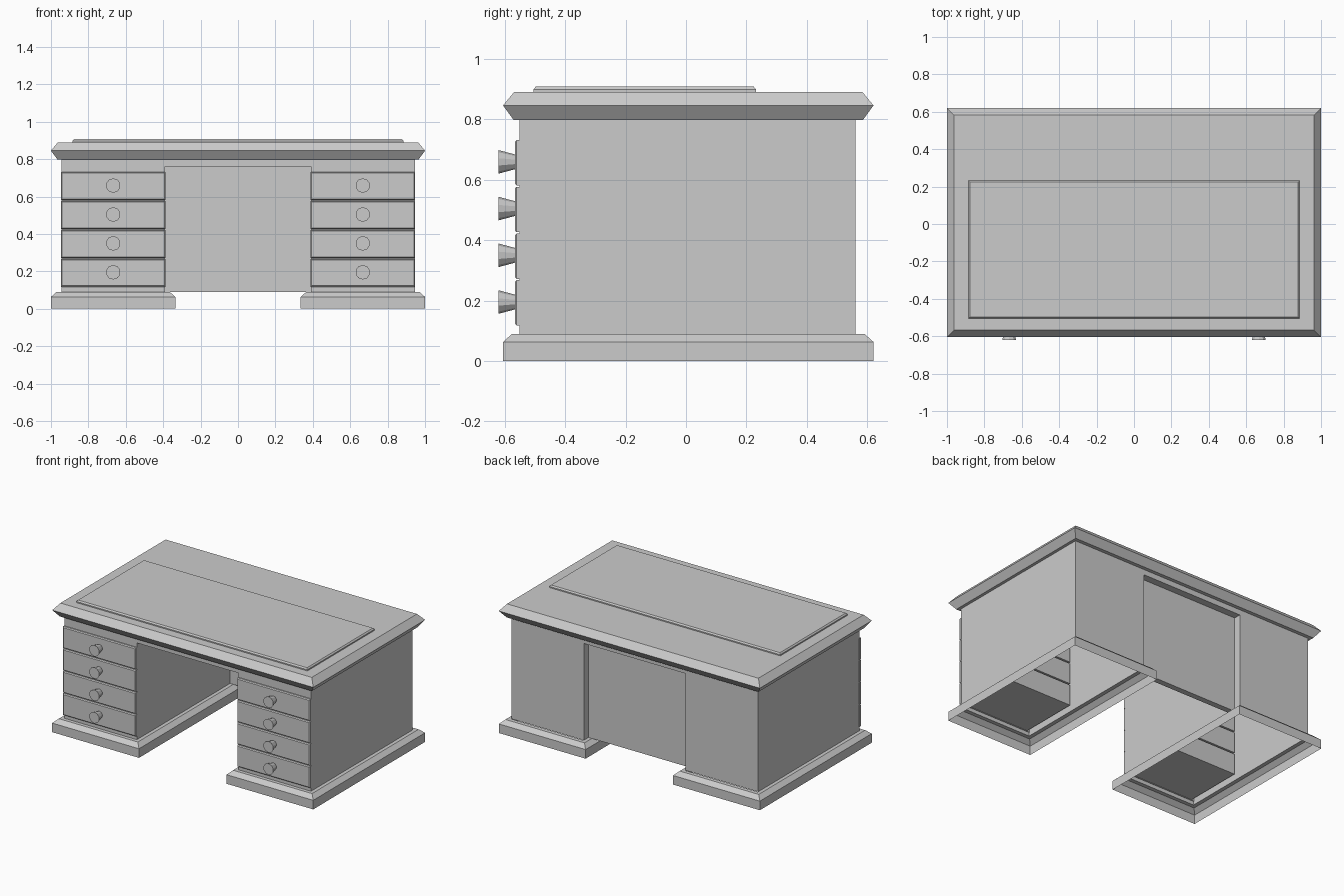
import bpy, bmesh, math
from mathutils import Matrix

if "Cube" in bpy.data.objects:
    bpy.data.objects.remove(bpy.data.objects["Cube"])


def finish(name, bm, mirror=False):
    bmesh.ops.recalc_face_normals(bm, faces=bm.faces)
    mesh = bpy.data.meshes.new(name)
    bm.to_mesh(mesh)
    bm.free()
    obj = bpy.data.objects.new(name, mesh)
    bpy.context.collection.objects.link(obj)
    if mirror:
        mod = obj.modifiers.new("mirror", 'MIRROR')
        mod.use_mirror_merge = False
    return obj


def rect_stack(name, x0, x1, y0, y1, rings, bottom=True, top=True, mirror=False):
    """Skin rectangles given as (inset, z), with optional end caps."""
    bm = bmesh.new()
    loops = []
    for i, z in rings:
        pts = [(x0 + i, y0 + i), (x1 - i, y0 + i), (x1 - i, y1 - i), (x0 + i, y1 - i)]
        loops.append([bm.verts.new((x, y, z)) for x, y in pts])
    for a, b in zip(loops, loops[1:]):
        for k in range(4):
            n = (k + 1) % 4
            bm.faces.new((a[k], a[n], b[n], b[k]))
    if bottom:
        bm.faces.new(loops[0][::-1])
    if top:
        bm.faces.new(loops[-1])
    return finish(name, bm, mirror)


def box(name, x0, x1, y0, y1, z0, z1, mirror=False, top=True):
    return rect_stack(name, x0, x1, y0, y1, [(0, z0), (0, z1)], top=top, mirror=mirror)


def front_panel(name, x0, x1, z0, z1, y_back, y_front, edge):
    """Thin drawer front with a small chamfer around its face."""
    obj = rect_stack(name, x0, x1, z0, z1,
                     [(0, 0), (0, y_back - y_front - edge), (edge, y_back - y_front)], mirror=True)
    # stand the panel up so its stacking direction points to -y
    obj.data.transform(Matrix.Translation((0, y_back, 0)) @ Matrix.Rotation(math.pi / 2, 4, 'X'))
    return obj


# Desk top with a pointed edge, and raised writing surface
rect_stack("desk_top", -1, 1, -0.605, 0.62, [(0.035, 0.797), (0, 0.845), (0.037, 0.89)])
rect_stack("writing_surface", -0.885, 0.885, -0.505, 0.232,
           [(0, 0.89), (0, 0.898), (0.008, 0.907)], bottom=False)

# Hollow pedestals on open plinth mouldings
rect_stack("pedestal", 0.39, 0.945, -0.55, 0.56, [(0, 0.09), (0, 0.8)],
           bottom=False, mirror=True)
rect_stack("plinth", 0.335, 1, -0.605, 0.62,
           [(0, 0), (0, 0.063), (0.03, 0.09), (0.057, 0.09)],
           bottom=False, top=False, mirror=True)

# Kneehole ceiling and recessed back panel
box("kneehole_ceiling", -0.39, 0.39, -0.55, 0.56, 0.76, 0.8)
box("modesty_panel", -0.39, 0.39, 0.47, 0.51, 0.09, 0.76)

# Drawers: chamfered front, open tray and flared knob
for n in range(4):
    z = 0.117 + n * 0.1545
    front_panel(f"drawer_front_{n + 1}", 0.388, 0.947, z, z + 0.15, -0.545, -0.566, 0.006)
    box(f"drawer_tray_{n + 1}", 0.41, 0.925, -0.545, -0.13, z + 0.003, z + 0.147,
        mirror=True, top=False)
    bm = bmesh.new()
    bmesh.ops.create_cone(bm, cap_ends=True, segments=10, radius1=0.024, radius2=0.039,
                          depth=0.056,
                          matrix=Matrix.Translation((0.667, -0.592, z + 0.078))
                          @ Matrix.Rotation(math.pi / 2, 4, 'X'))
    finish(f"drawer_knob_{n + 1}", bm, mirror=True)
